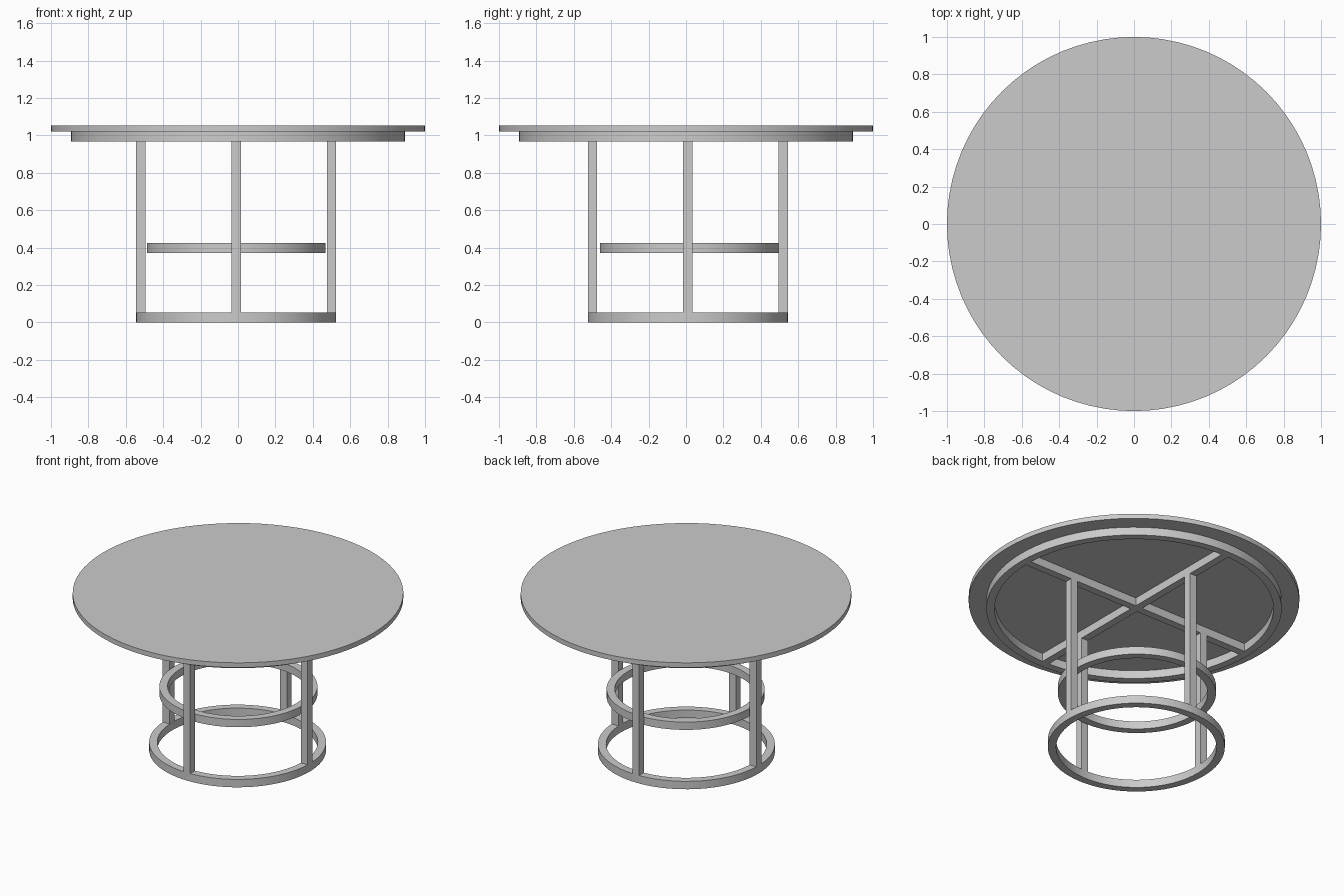
import bpy
import bmesh
from math import pi, cos, sin, radians
from mathutils import Matrix, Vector

default = bpy.data.objects.get("Cube")
if default:
    bpy.data.objects.remove(default, do_unlink=True)

# Single painted finish
GREY = (0.6, 0.6, 0.6, 1.0)
finish = bpy.data.materials.new("light_grey")
finish.use_nodes = True
finish.diffuse_color = GREY
finish.node_tree.nodes["Principled BSDF"].inputs["Base Color"].default_value = GREY

SEGMENTS = 80
BAR = 0.05                      # width of every bar
BASE = Vector((-0.01, 0.01))    # centre of the base frame
BASE_R = 0.535
BASE_TOP, APRON_BOTTOM, TOP_BOTTOM, TOP = 0.053, 0.968, 1.022, 1.054


def add_object(name, bm, smooth=False):
    bmesh.ops.recalc_face_normals(bm, faces=bm.faces)
    mesh = bpy.data.meshes.new(name)
    bm.to_mesh(mesh)
    bm.free()
    mesh.materials.append(finish)
    if smooth:
        mesh.shade_smooth()
        mesh.set_sharp_from_angle(angle=radians(30))
    obj = bpy.data.objects.new(name, mesh)
    bpy.context.collection.objects.link(obj)
    return obj


def ring(name, centre, outer, bottom, top):
    """Square-section hoop made by spinning a rectangle."""
    bm = bmesh.new()
    inner = outer - BAR
    profile = [bm.verts.new((r, 0, z)) for r, z in
               ((inner, bottom), (outer, bottom), (outer, top), (inner, top))]
    edges = [bm.edges.new((profile[i], profile[(i + 1) % 4])) for i in range(4)]
    bmesh.ops.spin(bm, geom=profile + edges, cent=(0, 0, 0), axis=(0, 0, 1),
                   angle=2 * pi, steps=SEGMENTS)
    bmesh.ops.remove_doubles(bm, verts=bm.verts, dist=0.0001)
    add_object(name, bm, True).location = (*centre, 0)


def box(name, x, y, bottom, top, width, depth):
    bm = bmesh.new()
    bmesh.ops.create_cube(bm, size=1, matrix=Matrix.Diagonal(
        (width, depth, top - bottom, 1)))
    add_object(name, bm).location = (x, y, (bottom + top) / 2)


# Round table top
bm = bmesh.new()
bmesh.ops.create_cone(bm, cap_ends=True, segments=SEGMENTS, radius1=1, radius2=1,
                      depth=TOP - TOP_BOTTOM)
add_object("table_top", bm, True).location.z = (TOP + TOP_BOTTOM) / 2

# Hoops: apron under the top, inner hoop, floor hoop
ring("apron_ring", (0, 0), 0.893, APRON_BOTTOM, TOP_BOTTOM)
ring("middle_ring", (-0.009, 0.017), 0.478, 0.372, 0.424)
ring("base_ring", BASE, BASE_R, 0, BASE_TOP)

# Crossed beams inside the apron: one full length, one in two halves
REACH = 0.85
box("long_beam", 0, BASE.y, APRON_BOTTOM, TOP_BOTTOM, 2 * REACH, BAR)
for side, name in ((-1, "front_beam"), (1, "back_beam")):
    start, end = BASE.y + side * BAR / 2, side * REACH
    box(name, BASE.x, (start + end) / 2, APRON_BOTTOM, TOP_BOTTOM,
        BAR, abs(end - start))

# Four legs standing on the base ring
for i, name in enumerate(("left_leg", "back_leg", "right_leg", "front_leg")):
    spot = BASE + Vector((cos(i * pi / 2), sin(i * pi / 2))) * (BASE_R - BAR / 2)
    box(name, spot.x, spot.y, BASE_TOP, APRON_BOTTOM, BAR, BAR)
